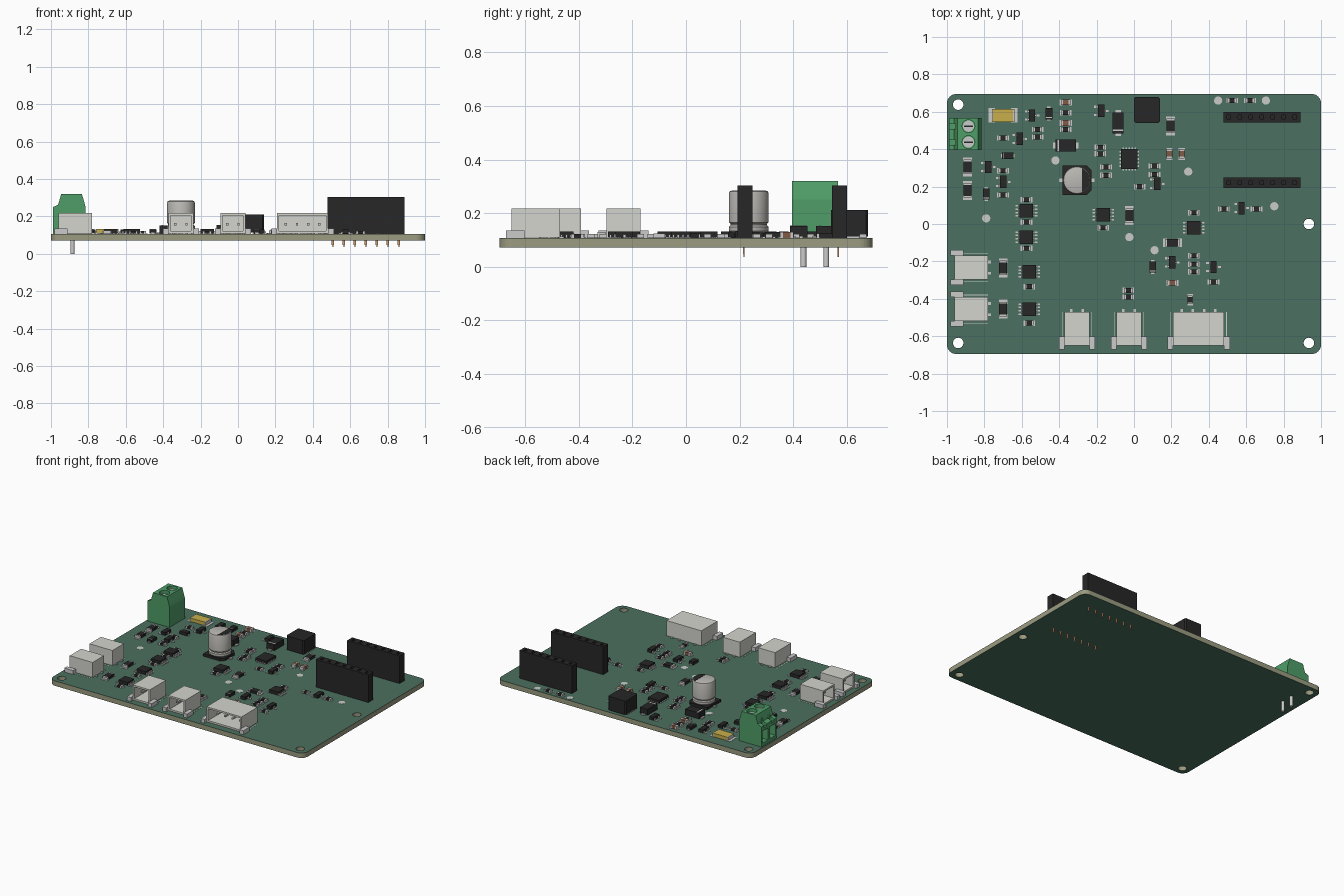
import bpy, bmesh
from math import sin, cos, pi, radians
from mathutils import Matrix, Vector

if "Cube" in bpy.data.objects:
    bpy.data.objects.remove(bpy.data.objects["Cube"])

TOP = 0.107   # upper face of the board
COL = dict(mask=(.07, .16, .115), core=(.33, .33, .22), black=(.02, .02, .021), metal=(.55, .55, .53),
           white=(.66, .66, .62), green=(.08, .34, .14), yellow=(.58, .43, .07), brown=(.22, .1, .06),
           copper=(.6, .32, .15), silk=(.6, .65, .6), can=(.5, .49, .46))
MAT = {}
for k, c in COL.items():
    MAT[k] = bpy.data.materials.new(k)
    MAT[k].diffuse_color = (*c, 1)


class Part:
    """Collects coloured solids into one object."""
    def __init__(self, name):
        self.name, self.bm, self.mats = name, bmesh.new(), []

    def paint(self, mat, verts):
        if mat not in self.mats:
            self.mats.append(mat)
        for f in {f for v in verts for f in v.link_faces}:
            f.material_index = self.mats.index(mat)

    def box(self, mat, x0, x1, y0, y1, z0, z1):
        m = Matrix.Translation(((x0+x1)/2, (y0+y1)/2, (z0+z1)/2)) @ Matrix.Diagonal((x1-x0, y1-y0, z1-z0, 1))
        self.paint(mat, bmesh.ops.create_cube(self.bm, size=1, matrix=m)['verts'])

    def cbox(self, mat, x, y, sx, sy, z0, z1):
        self.box(mat, x-sx/2, x+sx/2, y-sy/2, y+sy/2, z0, z1)

    def cyl(self, mat, x, y, r, z0, z1, seg=24):
        m = Matrix.Translation((x, y, (z0+z1)/2))
        self.paint(mat, bmesh.ops.create_cone(self.bm, cap_ends=True, segments=seg, radius1=r, radius2=r,
                                              depth=z1-z0, matrix=m)['verts'])

    def prism(self, mat, pts, vec):
        a = [self.bm.verts.new(p) for p in pts]
        f = self.bm.faces.new(a)
        r = bmesh.ops.extrude_face_region(self.bm, geom=[f])
        b = [v for v in r['geom'] if isinstance(v, bmesh.types.BMVert)]
        bmesh.ops.translate(self.bm, verts=b, vec=vec)
        self.paint(mat, a + b)

    def build(self, x=0, y=0, z=0, rot=0, smooth=False):
        bmesh.ops.recalc_face_normals(self.bm, faces=self.bm.faces)
        me = bpy.data.meshes.new(self.name)
        self.bm.to_mesh(me)
        self.bm.free()
        for m in self.mats:
            me.materials.append(MAT[m])
        o = bpy.data.objects.new(self.name, me)
        bpy.context.collection.objects.link(o)
        o.location, o.rotation_euler = (x, y, z), (0, 0, radians(rot))
        if smooth:
            bpy.context.view_layer.objects.active = o
            bpy.ops.object.select_all(action='DESELECT')
            o.select_set(True)
            bpy.ops.object.shade_smooth_by_angle(angle=radians(35))
        return o


def bake(o):
    bpy.context.view_layer.update()
    return bpy.data.meshes.new_from_object(o.evaluated_get(bpy.context.evaluated_depsgraph_get()))


def cut(o, cutter):
    m = o.modifiers.new('cut', 'BOOLEAN')
    m.object, m.solver = cutter, 'EXACT'
    me = bake(o)
    o.modifiers.clear()
    o.data = me
    bpy.data.objects.remove(cutter)


# board: rounded outline with four mounting holes
def sheet(name, mat, z0, z1, w=1.0, h=0.695, r=0.05):
    cu = bpy.data.curves.new(name, 'CURVE')
    cu.dimensions, cu.fill_mode, cu.extrude = '2D', 'BOTH', (z1-z0)/2
    rings = [[(sx*(w-r) + r*cos(a0+i*pi/16), sy*(h-r) + r*sin(a0+i*pi/16)) for sx, sy, a0 in
              ((1, 1, 0), (-1, 1, pi/2), (-1, -1, pi), (1, -1, 1.5*pi)) for i in range(9)]]
    for x, y in ((-.94, .638), (-.94, -.636), (.935, -.636), (.935, 0)):
        rings.append([(x + .028*cos(i*pi/16), y + .028*sin(i*pi/16)) for i in range(32)])
    for ring in rings:
        s = cu.splines.new('POLY')
        s.points.add(len(ring)-1)
        s.use_cyclic_u = True
        for p, (x, y) in zip(s.points, ring):
            p.co = (x, y, 0, 1)
    tmp = bpy.data.objects.new(name + '_curve', cu)
    bpy.context.collection.objects.link(tmp)
    me = bake(tmp)
    bpy.data.objects.remove(tmp)
    me.materials.clear()
    me.materials.append(MAT[mat])
    for p in me.polygons:
        p.use_smooth = False
    o = bpy.data.objects.new(name, me)
    o.location.z = (z0+z1)/2
    bpy.context.collection.objects.link(o)


sheet('board_core', 'core', .073, .106)
sheet('board_top_mask', 'mask', .106, TOP)
sheet('board_bottom_mask', 'mask', .072, .073)


# side-entry wire connectors: hollow shell open at local -y
def connector(name, x, y, hw, pins, rot):
    p = Part(name)
    p.box('white', -hw, hw, 0, .18, .003, .015)
    p.box('white', -hw, hw, 0, .18, .098, .11)
    p.box('white', -hw, hw, .15, .18, .015, .098)
    for s in (-1, 1):
        p.cbox('white', s*(hw-.006), .075, .012, .15, .015, .098)
        p.cbox('metal', s*(hw+.015), .013, .03, .07, 0, .028)
        p.cbox('silk', s*(hw+.012), .1, .004, .16, 0, .001)
    for i in range(pins):
        px = (i-(pins-1)/2)*.06
        p.cbox('metal', px, .1, .012, .1, .045, .057)
        p.cbox('metal', px, .185, .014, .02, 0, .006)
    p.build(x, y, TOP, rot)


connector('battery_connector', -.305, -.65, .067, 2, 0)
connector('sensor_connector', -.027, -.65, .067, 2, 0)
connector('wide_connector', .345, -.65, .137, 4, 0)
connector('left_connector_upper', -.96, -.233, .064, 2, -90)
connector('left_connector_lower', -.96, -.455, .064, 2, -90)

# screw terminal block: stepped profile with wire slots and screw wells
t = Part('terminal_block')
prof = [(-.99, TOP), (-.99, .25), (-.962, .262), (-.945, .32), (-.835, .32), (-.82, .27), (-.815, .25), (-.815, TOP)]
t.prism('green', [(x, .395, z) for x, z in prof], Vector((0, .172, 0)))
block = t.build()
c = Part('terminal_cutter')
for y in (.438, .523):
    c.cyl('green', -.885, y, .034, .29, .4)
    c.cbox('green', -.98, y, .1, .06, .13, .215)
    c.cbox('green', -.98, y, .05, .03, .235, .4)
cut(block, c.build())
t = Part('terminal_screws_and_legs')
for y in (.438, .523):
    t.cyl('metal', -.885, y, .03, .285, .298)
    t.cbox('black', -.885, y, .05, .008, .297, .299)
    t.cyl('metal', -.885, y, .011, 0, .12, 12)
t.build(smooth=True)

# tall socket strips with pins through the board
for y, name in ((.572, 'socket_strip_rear'), (.22, 'socket_strip_front')):
    h, c, n = Part(name), Part('socket_cutter'), Part(name + '_pins')
    h.box('black', .478, .89, y-.028, y+.028, TOP, .304)
    for i in range(7):
        x = .507 + i*.0588
        c.cbox('black', x, y, .02, .02, .25, .35)
        n.cbox('copper', x, y-.004, .012, .006, .047, .12)
        n.cbox('copper', x, y-.004, .006, .005, .037, .047)
    cut(h.build(), c.build())
    n.build()

# power inductor
p = Part('inductor')
p.cbox('black', 0, 0, .138, .138, .006, .104)
bmesh.ops.bevel(p.bm, geom=[e for e in p.bm.edges if abs(e.verts[0].co.z-e.verts[1].co.z) > .05],
                offset=.008, segments=1, affect='EDGES')
for s in (-1, 1):
    p.cbox('metal', s*.05, 0, .036, .1, 0, .007)
p.build(.069, .61, TOP)

# electrolytic can: chamfered base, turned can, dark polarity mark
p = Part('capacitor_base')
a, k = .078, .025
p.prism('black', [(-a, -a, .003), (a-k, -a, .003), (a, k-a, .003), (a, a-k, .003), (a-k, a, .003), (-a, a, .003)],
        Vector((0, 0, .018)))
for s in (-1, 1):
    p.cbox('metal', s*.075, 0, .04, .02, 0, .006)
p.build(-.305, .234, TOP)
p = Part('capacitor_can')
prof = [(0, .02), (.068, .02), (.074, .026), (.074, .042), (.068, .048), (.068, .053), (.074, .059),
        (.074, .166), (.071, .174), (.064, .177), (0, .177)]
vs = [p.bm.verts.new((r, 0, z)) for r, z in prof]
es = [p.bm.edges.new(e) for e in zip(vs, vs[1:])]
bmesh.ops.spin(p.bm, geom=vs + es, cent=(0, 0, 0), axis=(0, 0, 1), angle=2*pi, steps=40)
bmesh.ops.remove_doubles(p.bm, verts=p.bm.verts, dist=1e-5)
p.paint('can', p.bm.verts)
p.prism('black', [(.069*cos(t*1.18/8), .069*sin(t*1.18/8), .177) for t in range(-8, 9)], Vector((0, 0, .001)))
p.build(-.305, .234, TOP, smooth=True)


# two-terminal chip: body between metal end caps
def chip(name, x, y, rot, l=.048, w=.026, h=.015, mat='black', cap=.22):
    p = Part(name)
    p.cbox(mat, 0, 0, l*(1-2*cap), w, .001, h)
    for s in (-1, 1):
        p.cbox('metal', s*l*(1-cap)/2, 0, l*cap, w, 0, h)
        p.cbox('metal', s*l*.5, 0, l*.3, w*1.1, 0, .002)
    p.build(x, y, TOP, rot)


for x, y in ((-.7, .46), (-.515, .505), (-.515, .465), (-.365, .595), (-.365, .505), (-.18, .41), (-.18, .375),
             (-.15, .305), (-.15, .26), (.11, .31), (.11, .265), (.03, .2), (.525, .66), (.62, .66), (.48, .08),
             (.655, .08), (.32, .06), (.32, -.17), (.32, -.215), (.32, -.255), (.425, -.31), (-.03, -.355),
             (-.03, -.39), (-.575, .13), (-.575, .01), (-.575, -.13), (-.56, -.335), (-.56, -.53), (-.165, -.02),
             (-.7, .285), (-.7, .155)):
    chip('small_chip', x, y, 0)
chip('small_chip', .3, -.405, 90)
for x, y, r in ((-.365, .65, 0), (-.365, .54, 0), (.19, .375, 90), (.255, .375, 90), (.205, -.315, 0)):
    chip('ceramic_capacitor', x, y, r, .05, .03, .022, 'brown')
for x, y, r in ((-.89, .305, 90), (-.89, .18, 90), (-.7, -.235, 90), (-.7, -.455, 90), (-.025, .045, 90),
                (.205, -.1, 0), (.195, .525, 90)):
    chip('chip_resistor', x, y, r, .078, .042, .018, cap=.12)
chip('fuse', -.7, .581, 0, .12, .07, .026, 'yellow', cap=.05)


# moulded diodes with cathode band
def diode(x, y, rot, l, w, h):
    p = Part('diode')
    p.cbox('black', 0, 0, l, w, .003, h)
    p.cbox('metal', -l*.36, 0, l*.08, w*.98, h, h+.001)
    for s in (-1, 1):
        p.cbox('metal', s*l*.52, 0, l*.2, w*.5, 0, .008)
    p.build(x, y, TOP, rot)


for x, y, r in ((-.79, .16, 90), (-.455, .59, 90), (-.675, .365, 0), (.1, -.23, 90)):
    diode(x, y, r, .06, .036, .024)
diode(-.365, .42, 0, .11, .065, .045)
diode(-.085, .54, 90, .11, .06, .045)


# gull-wing packages: legs listed as (side, offset)
def package(name, x, y, w, d, h, legs, lw):
    p = Part(name)
    p.cbox('black', 0, 0, w, d, .003, h)
    for s, o in legs:
        p.cbox('metal', s*(w/2+.004), o, .008, lw, 0, h*.55)
        p.cbox('metal', s*(w/2+.014), o, .016, lw, 0, .004)
    p.build(x, y, TOP)


for x, y in ((-.78, .305), (-.545, .58), (-.61, .455), (-.7, .225), (-.175, .605), (.125, .215), (.575, .085),
             (.205, -.205), (.425, -.23)):
    package('transistor', x, y, .034, .066, .024, ((-1, -.022), (-1, .022), (1, 0)), .011)
for x, y in ((-.575, .07), (-.575, -.07), (-.56, -.255), (-.56, -.455), (-.165, .05), (.32, -.02)):
    package('eight_leg_chip', x, y, .072, .072, .025, [(s, (i-1.5)*.018) for s in (-1, 1) for i in range(4)], .008)

# main leadless controller chip
p = Part('controller_chip')
p.cbox('black', 0, 0, .088, .108, .001, .022)
for i in range(5):
    for s in (-1, 1):
        p.cbox('metal', s*.046, (i-2)*.019, .012, .009, 0, .005)
        p.cbox('metal', (i-2)*.016, s*.056, .008, .012, 0, .005)
p.build(-.026, .348, TOP)

# flat round test pads
for x, y in ((-.79, .03), (-.42, .34), (.29, .28), (-.025, -.07), (.11, -.14), (.45, .66), (.705, .66), (.75, .095)):
    p = Part('test_pad')
    p.cyl('metal', 0, 0, .022, 0, .001)
    p.build(x, y, TOP)

for m in bpy.data.materials:
    if m.users and not m.is_grease_pencil:
        m.use_nodes = True
        m.node_tree.nodes["Principled BSDF"].inputs["Base Color"].default_value = m.diffuse_color
